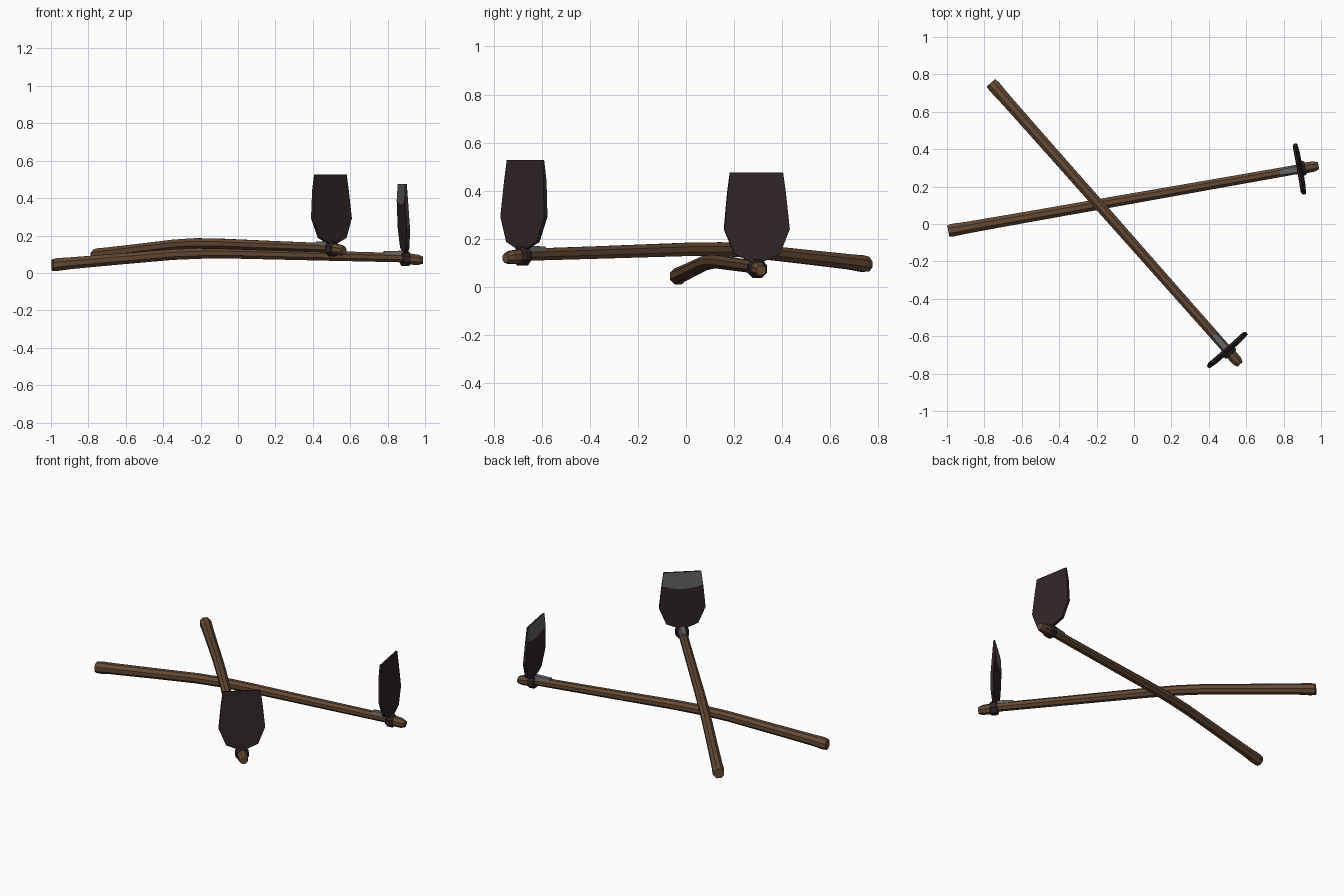
import bpy, bmesh, math

if "Cube" in bpy.data.objects:
    bpy.data.objects.remove(bpy.data.objects["Cube"])


def material(name, rgb):
    m = bpy.data.materials.new(name)
    m.diffuse_color = (*rgb, 1)
    m.use_nodes = True
    m.node_tree.nodes["Principled BSDF"].inputs["Base Color"].default_value = m.diffuse_color
    return m


WOOD = material("brown wood", (0.125, 0.066, 0.034))
IRON = material("dark iron", (0.030, 0.019, 0.020))
STEEL = material("worn steel", (0.125, 0.125, 0.125))

SIDES = 8
# distance along the handle, height, radius
HANDLE = [(0, .042, .033), (.03, .045, .037), (.10, .052, .034), (.35, .073, .032),
          (.65, .098, .031), (.82, .105, .031), (1.0, .104, .030), (1.5, .091, .028),
          (1.88, .082, .027), (1.93, .075, .032), (1.985, .070, .030), (2.01, .068, .021)]
COLLAR = [(1.893, .076, .036), (1.900, .076, .042), (1.932, .075, .042), (1.940, .075, .036)]
# height, half width
BLADE = [(.085, .022), (.105, .026), (.135, .095), (.24, .138), (.39, .123), (.475, .112)]
COLUMNS = (-1, -.5, 0, .5, 1)


def finish(bm, name, mats, place):
    bmesh.ops.recalc_face_normals(bm, faces=bm.faces)
    mesh = bpy.data.meshes.new(name)
    bm.to_mesh(mesh)
    bm.free()
    for m in mats:
        mesh.materials.append(m)
    ob = bpy.data.objects.new(name, mesh)
    ob.location, ob.rotation_euler = place
    bpy.context.collection.objects.link(ob)
    return ob


def tube(name, sections, mat, place):
    """Faceted bar running along local x."""
    bm = bmesh.new()
    rings = []
    for s, z, r in sections:
        angles = [math.tau * (i + .5) / SIDES for i in range(SIDES)]
        rings.append([bm.verts.new((s, r * math.cos(a), z + r * math.sin(a))) for a in angles])
    for a, b in zip(rings, rings[1:]):
        for i in range(SIDES):
            j = (i + 1) % SIDES
            bm.faces.new((a[i], a[j], b[j], b[i]))
    bm.faces.new(rings[0])
    bm.faces.new(rings[-1])
    return finish(bm, name, [mat], place)


def blade(name, place):
    """Upright plate, ground to an edge at the top on the handle side."""
    bm = bmesh.new()
    grids = []
    for side in (-1, 1):
        grid = []
        for k, (z, hw) in enumerate(BLADE):
            half = .001 if k == len(BLADE) - 1 and side < 0 else .009
            row = []
            for c in COLUMNS:
                # the ground edge has a curved lower border
                zz = z - .025 * (1 - c * c) if k == len(BLADE) - 2 else z
                lean = -.02 * (zz - .1) / .375
                row.append(bm.verts.new((1.916 + lean + side * half, c * hw, zz)))
            grid.append(row)
        grids.append(grid)
        for k in range(len(BLADE) - 1):
            for i in range(len(COLUMNS) - 1):
                f = bm.faces.new((grid[k][i], grid[k][i + 1], grid[k + 1][i + 1], grid[k + 1][i]))
                f.material_index = 1 if side < 0 and k == len(BLADE) - 2 else 0
    # rim
    a, b = grids

    def border(g):
        return (g[0] + [r[-1] for r in g[1:]] + g[-1][-2::-1] + [r[0] for r in g[-2:0:-1]])
    p, q = border(a), border(b)
    for i in range(len(p)):
        j = (i + 1) % len(p)
        bm.faces.new((p[i], p[j], q[j], q[i]))
    return finish(bm, name, [IRON, STEEL], place)


def wedge(name, place):
    """Small steel wedge jammed between handle top and collar."""
    bm = bmesh.new()
    ends = []
    for s, hw, low, high in ((1.80, .022, .09, .116), (1.90, .026, .08, .119)):
        ends.append([bm.verts.new((s, y, z)) for y, z in
                     ((-hw, low), (hw, low), (hw * .6, high), (-hw * .6, high))])
    a, b = ends
    for i in range(4):
        j = (i + 1) % 4
        bm.faces.new((a[i], a[j], b[j], b[i]))
    bm.faces.new(a)
    bm.faces.new(b)
    return finish(bm, name, [STEEL], place)


# two identical hoes, one lying across the other
for label, x, y, z, turn in (("lower", -.993, -.037, 0, 10.0),
                             ("upper", -.765, .755, .052, -48.5)):
    place = ((x, y, z), (0, 0, math.radians(turn)))
    tube(label + "_handle", HANDLE, WOOD, place)
    tube(label + "_collar", COLLAR, IRON, place)
    blade(label + "_blade", place)
    wedge(label + "_wedge", place)
